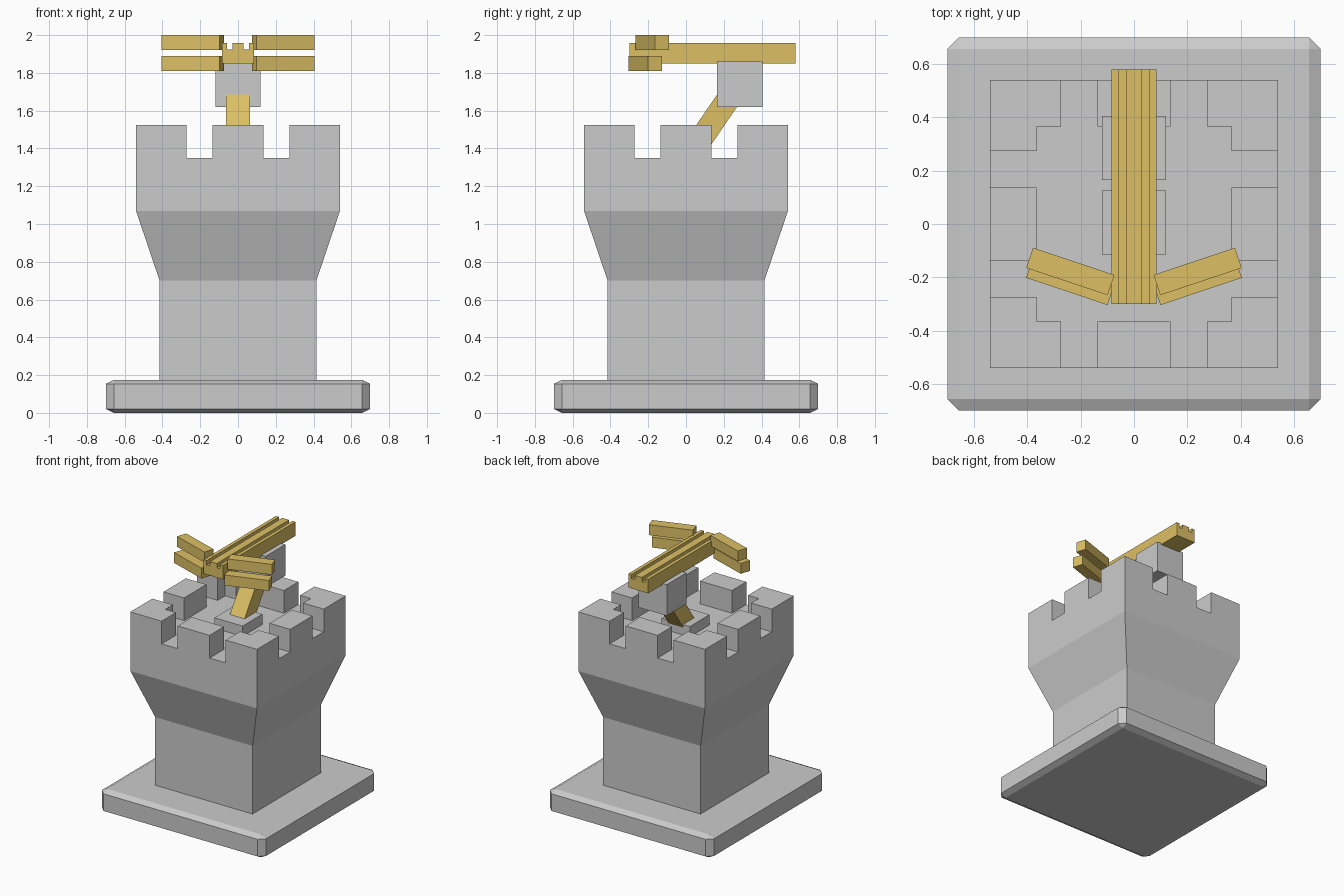
import bpy, bmesh, math
from mathutils import Matrix, Vector

if "Cube" in bpy.data.objects:
    bpy.data.objects.remove(bpy.data.objects["Cube"])

gold = bpy.data.materials.new("gold")
gold.diffuse_color = (0.72, 0.53, 0.13, 1)
gold.use_nodes = True
gold.node_tree.nodes["Principled BSDF"].inputs["Base Color"].default_value = gold.diffuse_color


def finish(name, bm, mat=None):
    bmesh.ops.recalc_face_normals(bm, faces=bm.faces[:])
    me = bpy.data.meshes.new(name)
    bm.to_mesh(me)
    bm.free()
    ob = bpy.data.objects.new(name, me)
    if mat:
        me.materials.append(mat)
    bpy.context.collection.objects.link(ob)
    return ob


def box(name, centre, size, mat=None, rot=(0, 0, 0)):
    bm = bmesh.new()
    bmesh.ops.create_cube(bm, size=1, matrix=Matrix.Diagonal((*size, 1)))
    ob = finish(name, bm, mat)
    ob.location = centre
    ob.rotation_euler = rot
    return ob


# Chamfered base plate (chamfer is flattened vertically)
bm = bmesh.new()
bmesh.ops.create_cube(bm, size=1, matrix=Matrix.Diagonal((1.4, 1.4, 0.35, 1)))
bmesh.ops.bevel(bm, geom=bm.edges[:], offset=0.043, segments=1, affect='EDGES')
bmesh.ops.scale(bm, vec=(1, 1, 0.5), verts=bm.verts[:])
bmesh.ops.translate(bm, vec=(0, 0, 0.0875), verts=bm.verts[:])
finish("base_plate", bm)

# Tower: battlement height map on a grid, rim then drawn down to the shaft
FLOOR, TOP = 1.35, 1.525
G = [-0.54, -0.365, -0.273, -0.136, 0.136, 0.273, 0.365, 0.54]


def height(i, j):
    inside = 0 <= i <= 6 and 0 <= j <= 6
    rim = i in (0, 6) or j in (0, 6)
    gap = i in (2, 4) or j in (2, 4)
    return TOP if inside and rim and not gap else FLOOR


bm = bmesh.new()


def quad(*pts):
    bm.faces.new([bm.verts.new(p) for p in pts])


for i in range(7):
    for j in range(7):
        h = height(i, j)
        x0, x1, y0, y1 = G[i], G[i + 1], G[j], G[j + 1]
        quad((x0, y0, h), (x1, y0, h), (x1, y1, h), (x0, y1, h))
        sides = [((x0, y0), (x1, y0), 0, -1), ((x1, y0), (x1, y1), 1, 0),
                 ((x1, y1), (x0, y1), 0, 1), ((x0, y1), (x0, y0), -1, 0)]
        for a, b, di, dj in sides:
            low = height(i + di, j + dj)
            if low < h:
                quad((*a, low), (*b, low), (*b, h), (*a, h))
bmesh.ops.remove_doubles(bm, verts=bm.verts[:], dist=1e-4)
for z, half in ((1.07, 0.54), (0.70, 0.415), (0.17, 0.415)):
    rim = [e for e in bm.edges if e.is_boundary]
    new = bmesh.ops.extrude_edge_only(bm, edges=rim)["geom"]
    verts = [v for v in new if isinstance(v, bmesh.types.BMVert)]
    k = half / max(abs(v.co.x) for v in verts)
    for v in verts:
        v.co = Vector((v.co.x * k, v.co.y * k, z))
bmesh.ops.holes_fill(bm, edges=[e for e in bm.edges if e.is_boundary], sides=0)
bmesh.ops.recalc_face_normals(bm, faces=bm.faces[:])
bmesh.ops.dissolve_limit(bm, angle_limit=math.radians(1),
                         verts=bm.verts[:], edges=bm.edges[:])
finish("tower", bm)

# Crossbow mount: pedestal, leaning brace and pivot block
box("pedestal", (0, 0.005, 1.385), (0.24, 0.24, 0.09))
box("brace", (0, 0.150, 1.554), (0.125, 0.124, 0.40), gold,
    (math.radians(-34.3), 0, 0))
box("pivot_block", (0, 0.285, 1.74), (0.24, 0.24, 0.24))

# Grooved rail extruded along y
half = [(0.084, 1.85), (0.084, 1.958), (0.057, 1.958), (0.057, 1.925),
        (0.029, 1.925), (0.029, 1.958)]
profile = half + [(-x, z) for x, z in reversed(half)]
bm = bmesh.new()
face = bm.faces.new([bm.verts.new((x, -0.30, z)) for x, z in profile])
ext = bmesh.ops.extrude_face_region(bm, geom=[face], use_keep_orig=True)["geom"]
bmesh.ops.translate(bm, vec=(0, 0.88, 0),
                    verts=[v for v in ext if isinstance(v, bmesh.types.BMVert)])
finish("rail", bm, gold)

# Two pairs of swept bow limbs
for side, label in ((1, "right"), (-1, "left")):
    for level, y, z in (("upper", -0.178, 1.96), ("lower", -0.215, 1.85)):
        box(f"{level}_limb_{label}", (side * 0.239, y, z), (0.322, 0.08, 0.08),
            gold, (0, 0, side * math.radians(18.5)))
